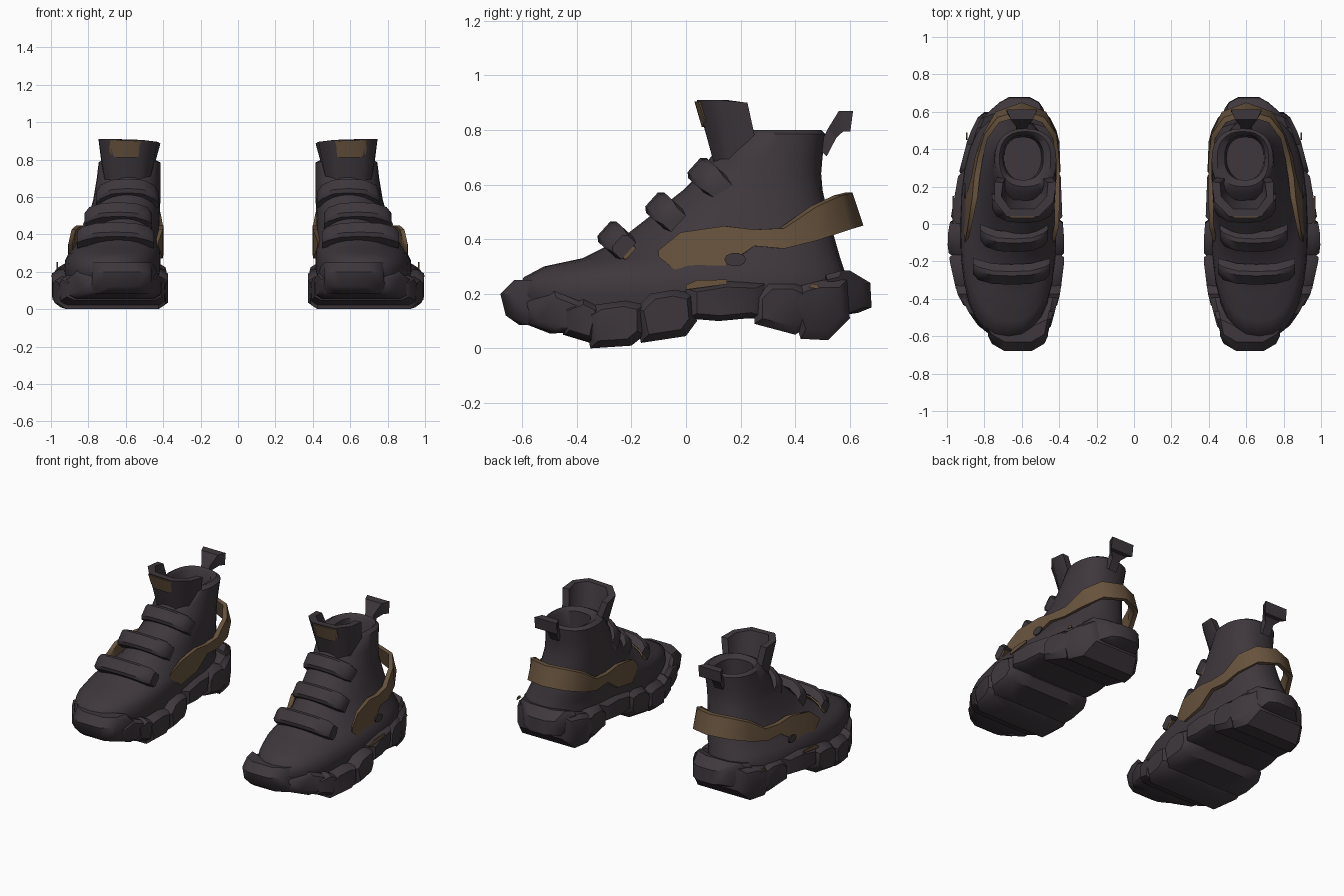
import bpy, bmesh, math
from mathutils import Vector

if "Cube" in bpy.data.objects:
    bpy.data.objects.remove(bpy.data.objects["Cube"])


def material(name, rgb):
    m = bpy.data.materials.new(name)
    m.diffuse_color = (*rgb, 1)
    m.use_nodes = True
    m.node_tree.nodes["Principled BSDF"].inputs["Base Color"].default_value = m.diffuse_color
    return m


DARK = material("charcoal", (0.049, 0.039, 0.047))
GOLD = material("bronze", (0.138, 0.087, 0.048))


def loft(name, rings, mat, angle=40):
    """Skin closed rings of equal length, cap both ends, mirror to the other shoe."""
    bm = bmesh.new()
    vs = [[bm.verts.new(p) for p in r] for r in rings]
    n = len(vs[0])
    for a, b in zip(vs, vs[1:]):
        for i in range(n):
            j = (i + 1) % n
            bm.faces.new((a[i], a[j], b[j], b[i]))
    bm.faces.new(vs[0])
    bm.faces.new(vs[-1])
    bmesh.ops.recalc_face_normals(bm, faces=bm.faces)
    me = bpy.data.meshes.new(name)
    bm.to_mesh(me)
    bm.free()
    me.materials.append(mat)
    ob = bpy.data.objects.new(name, me)
    bpy.context.collection.objects.link(ob)
    bpy.ops.object.select_all(action='DESELECT')
    ob.select_set(True)
    bpy.context.view_layer.objects.active = ob
    bpy.ops.object.shade_smooth_by_angle(angle=math.radians(angle))
    mod = ob.modifiers.new("other_shoe", 'MIRROR')
    mod.use_mirror_merge = False
    return ob


def oval(z, yf, yb, xi, xo, n=28):
    """Rounded horizontal outline, more pointed in front above the toes."""
    pts = []
    for i in range(n):
        a = math.tau * i / n
        s, c = math.sin(a), math.cos(a)
        e = 1.0 if c < 0 and .36 < z < .75 else 2 / 2.4
        x = (xi + xo) / 2 + (xo - xi) / 2 * math.copysign(abs(s) ** e, s)
        y = (yf + yb) / 2 + (yb - yf) / 2 * math.copysign(abs(c) ** e, c)
        pts.append((x, y, z))
    return pts


# Upper, with collar rim and hollow foot opening
loft("upper", [oval(*r) for r in (
    (.11, -.56, .56, .43, .91), (.20, -.62, .595, .415, .93),
    (.26, -.595, .59, .415, .925), (.30, -.52, .575, .415, .905),
    (.33, -.38, .565, .415, .88), (.40, -.24, .545, .42, .835),
    (.47, -.15, .525, .42, .81), (.58, -.01, .50, .415, .775),
    (.64, .05, .495, .415, .765), (.70, .09, .50, .415, .755),
    (.785, .17, .51, .415, .745),
    (.80, .20, .495, .445, .72), (.78, .235, .475, .485, .70),
    (.66, .23, .465, .495, .695))], DARK, 50)

# Sole outline in plan: y, inner x, outer x
OUTLINE = ((-.62, .46, .78), (-.54, .435, .86), (-.38, .395, .945), (-.2, .373, .985),
           (-.08, .373, 1.0), (.06, .385, .975), (.26, .392, .94), (.47, .40, .885),
           (.60, .465, .82), (.70, .50, .71))


def outline(y):
    y = min(max(y, OUTLINE[0][0]), OUTLINE[-1][0])
    for a, b in zip(OUTLINE, OUTLINE[1:]):
        if y <= b[0]:
            f = (y - a[0]) / (b[0] - a[0])
            return a[1] + f * (b[1] - a[1]), a[2] + f * (b[2] - a[2])


def lug(name, poly, bend=0):
    """Chunky bar across the sole, following its outline, with pinched ends."""
    cy = sum(p[0] for p in poly) / len(poly)
    cz = sum(p[1] for p in poly) / len(poly)
    rings = []
    for t, s in ((-1, .72), (-.88, 1), (-.45, 1), (.45, 1), (.88, 1), (1, .72)):
        ring = []
        for y, z in poly:
            yy = cy + (y - cy) * s
            x0, x1 = outline(yy)
            ring.append(((x0 + x1) / 2 + t * (x1 - x0) / 2,
                         yy + bend * max(0, t * t - .2), cz + (z - cz) * s))
        rings.append(ring)
    loft(name, rings, DARK, 40)


# Sole blocks from toe to heel
lug("toe_bumper", [(-.68, .20), (-.66, .12), (-.61, .085), (-.52, .09),
                   (-.5, .2), (-.55, .25), (-.63, .25)], .07)
lug("toe_lug", [(-.60, .17), (-.59, .09), (-.5, .055), (-.4, .06),
                (-.4, .17), (-.5, .21)], .03)
lug("ball_lug_front", [(-.46, .15), (-.45, .05), (-.35, .02),
                       (-.32, .15), (-.38, .18)], .01)
lug("ball_lug_middle", [(-.38, .13), (-.35, 0), (-.2, .01), (-.15, .05),
                        (-.15, .16), (-.22, .175), (-.33, .16)])
lug("ball_lug_rear", [(-.19, .14), (-.165, .02), (0, .045), (.04, .1),
                      (.03, .2), (-.04, .215), (-.13, .2)])
lug("arch", [(0, .11), (.12, .1), (.28, .115), (.3, .24),
             (.15, .245), (0, .22)])
lug("heel_lug_front", [(.25, .19), (.25, .09), (.40, .05), (.46, .09),
                       (.45, .22), (.4, .24), (.3, .24)])
lug("heel_lug_middle", [(.37, .19), (.42, .035), (.52, .03), (.6, .11),
                        (.59, .25), (.5, .25), (.42, .23)])
lug("heel_lug_back", [(.54, .22), (.56, .12), (.63, .13), (.68, .15),
                      (.675, .24), (.6, .285), (.54, .27)], -.05)


def instep_strap(name, y, z, x0, x1, drop, mat=DARK, w=.05, th=.035):
    """Padded strap arched over the instep, square to its slope."""
    tilt = math.radians(48)
    along = Vector((0, math.cos(tilt), math.sin(tilt)))
    out = Vector((0, -math.sin(tilt), math.cos(tilt)))
    rings = []
    for t, d, s in ((-1, 1, .8), (-.86, .55, 1), (-.5, .1, 1), (0, 0, 1),
                    (.5, .1, 1), (.86, .55, 1), (1, 1, .8)):
        c = Vector(((x0 + x1) / 2 + t * (x1 - x0) / 2, y, z)) - out * drop * d
        rings.append([c + along * a * w * s + out * b * th * s for a, b in
                      ((-1, -1), (1, -1), (1, .5), (.7, 1), (-.7, 1), (-1, .5))])
    loft(name, rings, mat, 40)


# Three straps, with bronze loops showing under the ends of two of them
for name, y, z, x0, x1, drop in (("strap_low", -.275, .415, .45, .86, .06),
                                 ("strap_middle", -.10, .522, .46, .82, .07),
                                 ("strap_high", .055, .648, .425, .76, .09)):
    instep_strap(name, y, z, x0, x1, drop)
instep_strap("strap_low_loop", -.268, .405, .452, .857, .065, GOLD, .035, .03)
instep_strap("strap_high_loop", .075, .635, .428, .757, .10, GOLD, .045, .03)


def wall(name, path, thick, mat, centre, angle=35):
    """Upright band: path rows are (x, y, z low, z high, lean of top in x, y)."""
    rings = []
    for x, y, lo, hi, lx, ly in path:
        inward = (Vector(centre) - Vector((x, y))).normalized() * thick
        rings.append([(x, y, lo), (x + lx, y + ly, hi),
                      (x + lx + inward.x, y + ly + inward.y, hi),
                      (x + inward.x, y + inward.y, lo)])
    loft(name, rings, mat, angle)


# Tongue, flaring at the top, and its bronze patch
wall("tongue", [(.455, .26, .74, .885, -.04, -.035), (.475, .16, .67, .895, -.045, -.04),
                (.53, .11, .65, .905, -.02, -.07), (.66, .11, .65, .91, .02, -.07),
                (.71, .16, .67, .91, .035, -.04), (.725, .26, .74, .90, .02, -.035)],
     .045, DARK, (.595, .25), 60)
wall("tongue_patch", [(.515, .070, .83, .897, -.005, -.024),
                      (.54, .058, .81, .900, 0, -.026),
                      (.65, .058, .81, .904, 0, -.026),
                      (.685, .070, .83, .902, .005, -.024)],
     .009, GOLD, (.595, .4))

# Bronze band from outer side around the heel to the inner side
wall("heel_band", [(.905, -.10, .335, .36, 0, 0), (.91, -.02, .27, .425, -.02, 0),
                   (.90, .14, .30, .448, -.035, 0), (.87, .25, .375, .435, -.015, 0),
                   (.85, .36, .365, .44, -.015, 0), (.81, .48, .395, .52, -.01, 0),
                   (.74, .60, .435, .56, -.01, -.03), (.60, .65, .45, .57, 0, -.04),
                   (.47, .60, .435, .56, .01, -.03), (.41, .48, .395, .52, .005, 0),
                   (.40, .36, .365, .44, 0, 0), (.397, .25, .375, .435, 0, 0),
                   (.397, .14, .30, .448, 0, 0), (.403, -.02, .27, .425, 0, 0),
                   (.425, -.10, .335, .36, 0, 0)], .03, GOLD, (.62, .2), 45)

# Heel pull tab: narrow stem widening to a folded-over tip
rings = []
for y, z, w, dy, dz in ((.485, .715, .03, .03, -.012), (.52, .785, .03, .03, -.015),
                        (.56, .85, .06, .016, -.055), (.612, .85, .082, -.010, -.055)):
    rings.append([(.60 - w, y, z + .02), (.60 + w, y, z + .02),
                  (.60 + w, y + dy, z + dz), (.60 - w, y + dy, z + dz)])
loft("pull_tab", rings, DARK, 30)


def side_plate(name, x, pts, mat):
    """Thin painted plate on the outer side."""
    loft(name, [[(x + d, y, z) for y, z in pts] for d in (0, .008)], mat)


# Small bronze accents above the sole, and a dark rivet on the band
side_plate("arch_accent", .962, [(0, .215), (.15, .235), (.15, .252), (.04, .25), (0, .232)], GOLD)
side_plate("heel_accent", .89, [(.45, .222), (.49, .218), (.48, .235), (.46, .237)], GOLD)
side_plate("band_rivet", .90, [(.18 + .04 * math.cos(a * math.tau / 10),
                               .325 + .025 * math.sin(a * math.tau / 10))
                              for a in range(10)], DARK)
